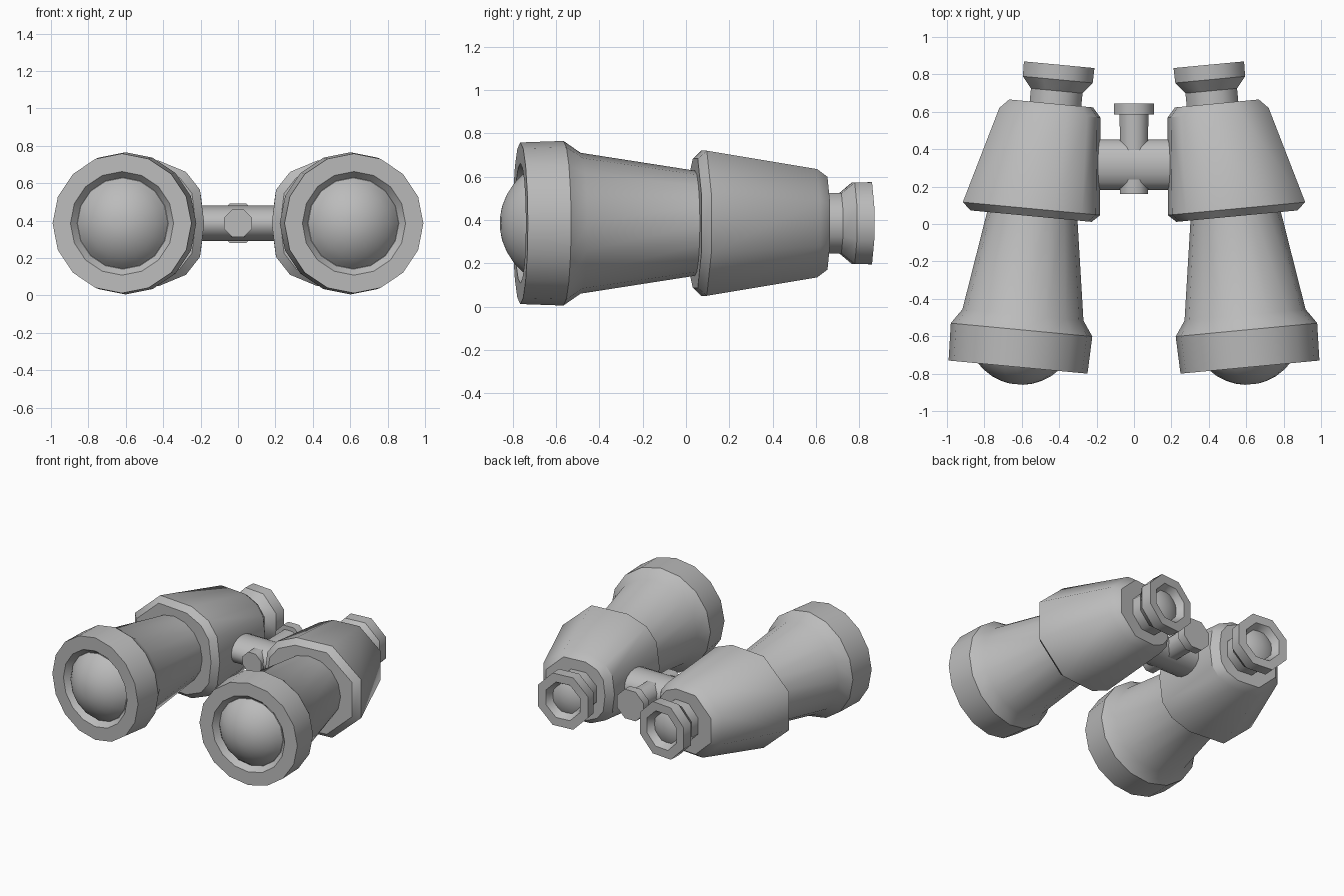
import bpy
import bmesh
from math import sin, cos, pi, sqrt, radians
from mathutils import Vector, Matrix

cube = bpy.data.objects.get("Cube")
if cube:
    bpy.data.objects.remove(cube, do_unlink=True)

grey = bpy.data.materials.new("plain_grey")
grey.use_nodes = True
grey.diffuse_color = (0.5, 0.5, 0.5, 1)
grey.node_tree.nodes["Principled BSDF"].inputs["Base Color"].default_value = (0.5, 0.5, 0.5, 1)

MID = 0.385      # height of every axis
TILT = radians(5.4)


def loft(name, sections, frame):
    """Skin closed sections in order, capping both ends."""
    bm = bmesh.new()
    rings = [[bm.verts.new(p) for p in sec] for sec in sections]
    n = len(rings[0])
    for a, b in zip(rings, rings[1:]):
        for i in range(n):
            j = (i + 1) % n
            bm.faces.new((a[i], a[j], b[j], b[i]))
    bm.faces.new(rings[0])
    bm.faces.new(rings[-1])
    bm.transform(frame)
    bmesh.ops.recalc_face_normals(bm, faces=bm.faces)
    for f in bm.faces:
        f.smooth = True
    # Only edges running around the part may be sharp
    for ring in rings:
        for i in range(n):
            edge = bm.edges.get((ring[i], ring[(i + 1) % n]))
            edge.smooth = edge.calc_face_angle(0) < radians(30)
    mesh = bpy.data.meshes.new(name)
    bm.to_mesh(mesh)
    bm.free()
    mesh.materials.append(grey)
    obj = bpy.data.objects.new(name, mesh)
    bpy.context.collection.objects.link(obj)
    return obj


def turned(name, profile, sides, frame, phase=0.0, shift=0.0):
    """Part turned around the y axis from (radius, y) pairs."""
    angles = [2 * pi * i / sides + phase for i in range(sides)]
    loft(name, [[Vector((shift + r * cos(a), y, r * sin(a))) for a in angles]
                for r, y in profile], frame)


def dome(radius, base, height):
    """Spherical cap profile bulging toward -y."""
    big = (radius ** 2 + height ** 2) / (2 * height)
    return [(radius * k, base - height + big - sqrt(big ** 2 - (radius * k) ** 2))
            for k in (1, 0.9, 0.75, 0.55, 0.35, 0.15)]


# Prism housing outline, upper half from outer to inner side
upper = [(0.37, 0.14), (0.15, 0.335), (-0.125, 0.335), (-0.27, 0.275), (-0.345, 0.18)]
outline = upper + [(-0.368, 0)] + [(x, -z) for x, z in reversed(upper)]
# Housing stations: y, x offset, x scale, z scale
stations = [(0.81, 0.005, 0.88, 0.89), (0.85, 0.007, 1, 1),
            (1.37, -0.042, 0.735, 0.746), (1.42, -0.044, 0.61, 0.64)]

for side, label in ((1, "left"), (-1, "right")):
    frame = (Matrix.Diagonal((side, 1, 1, 1)) @ Matrix.Translation((0.62, -0.765, MID))
             @ Matrix.Rotation(TILT, 4, "Z"))

    # Front barrel with recessed rim, and its lens
    turned(label + "_barrel", [(0.245, 0.04), (0.277, 0), (0.373, 0), (0.38, 0.2),
                               (0.325, 0.28), (0.235, 0.86)], 16, frame)
    turned(label + "_front_lens", dome(0.243, 0.036, 0.13), 16, frame)

    # Prism housing
    loft(label + "_prism_housing",
         [[Vector((dx + x * sx, y, z * sz)) for x, z in outline]
          for y, dx, sx, sz in stations], frame)

    # Eyepiece with hollow cup, and its lens
    turned(label + "_eyepiece", [(0.15, 1.38), (0.15, 1.49), (0.203, 1.55), (0.205, 1.63),
                                 (0.14, 1.63), (0.11, 1.58)], 8, frame, pi / 8, -0.067)
    turned(label + "_eye_lens", [(r, 3.16 - y) for r, y in dome(0.108, 1.58, 0.025)],
           16, frame, 0, -0.067)

# Flattened bridge between the halves
bridge_frame = (Matrix.Translation((0, 0.318, MID)) @ Matrix.Diagonal((1, 1, 0.7, 1))
                @ Matrix.Rotation(pi / 2, 4, "Z"))
turned("bridge", [(0.135, -0.22), (0.135, 0.22)], 16, bridge_frame)

# Focus shaft and knob
centre = Matrix.Translation((0, 0, MID))
turned("focus_shaft", [(0.08, 0.16), (0.083, 0.6)], 8, centre, pi / 8)
turned("focus_knob", [(0.115, 0.585), (0.115, 0.645)], 8, centre, pi / 8)
